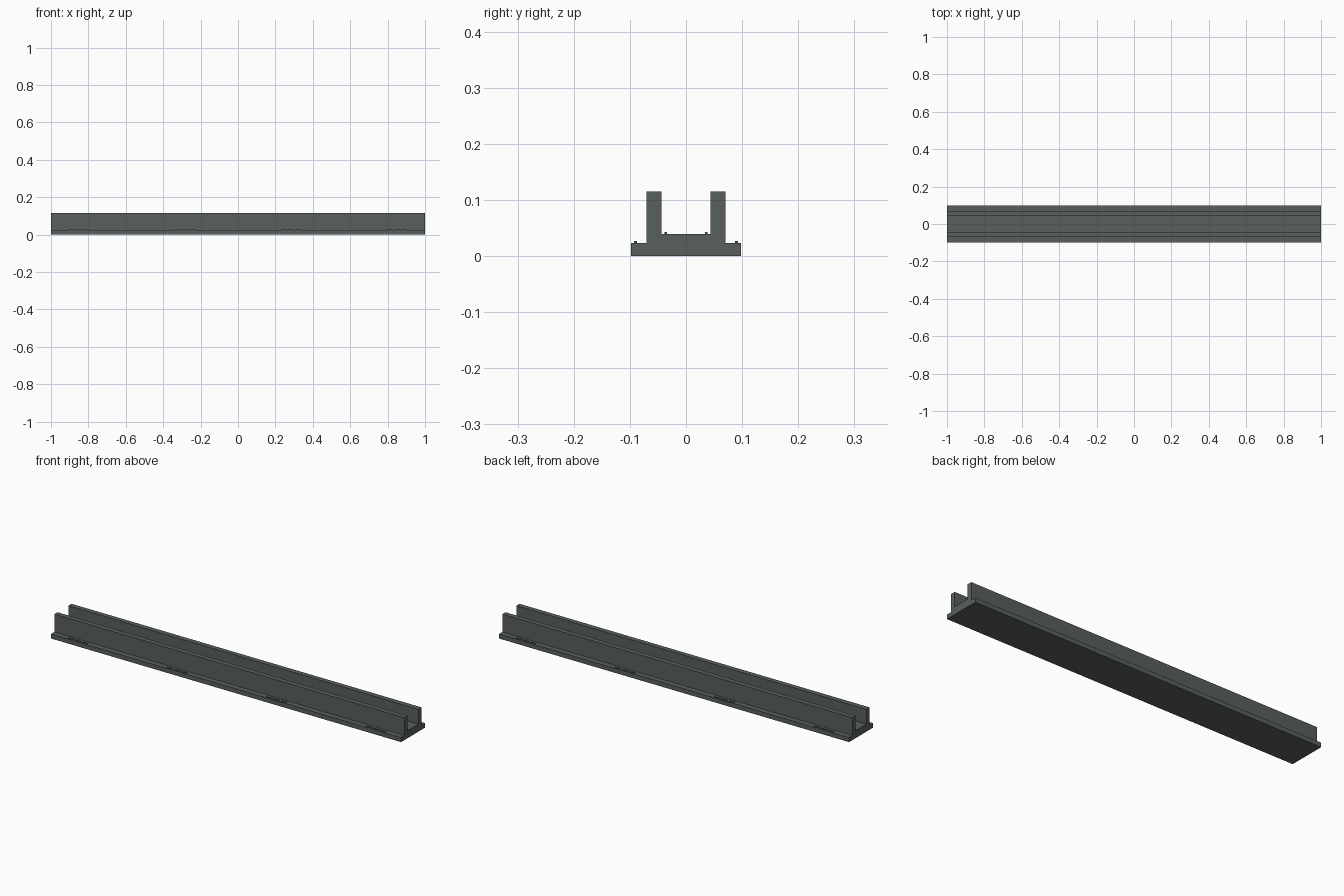
import bpy
import bmesh

cube = bpy.data.objects.get("Cube")
if cube:
    bpy.data.objects.remove(cube, do_unlink=True)

# Single grey finish
grey = bpy.data.materials.new("slate_grey")
grey.use_nodes = True
colour = (0.098, 0.117, 0.111, 1)
grey.diffuse_color = colour
grey.node_tree.nodes["Principled BSDF"].inputs["Base Color"].default_value = colour

HALF = 1.0
BASE_Y, BASE_Z = 0.098, 0.023
WALL_OUT, WALL_IN, WALL_Z = 0.07, 0.044, 0.115
FLOOR_Z = 0.039


def add_object(name, bm):
    bmesh.ops.recalc_face_normals(bm, faces=bm.faces)
    mesh = bpy.data.meshes.new(name)
    bm.to_mesh(mesh)
    bm.free()
    mesh.materials.append(grey)
    obj = bpy.data.objects.new(name, mesh)
    bpy.context.collection.objects.link(obj)
    return obj


# Channel: mirrored cross-section extruded along its length
half = [(BASE_Y, 0), (BASE_Y, BASE_Z), (WALL_OUT, BASE_Z), (WALL_OUT, WALL_Z),
        (WALL_IN, WALL_Z), (WALL_IN, FLOOR_Z)]
profile = half + [(-y, z) for y, z in reversed(half)]
bm = bmesh.new()
end = bm.faces.new([bm.verts.new((-HALF, y, z)) for y, z in profile])
ext = bmesh.ops.extrude_face_region(bm, geom=[end], use_keep_orig=True)
moved = [v for v in ext["geom"] if isinstance(v, bmesh.types.BMVert)]
bmesh.ops.translate(bm, verts=moved, vec=(2 * HALF, 0, 0))
add_object("channel_rail", bm)


# Small raised ribs in groups of three along the flanges and the floor
def add_ribs(name, y, z):
    bm = bmesh.new()
    for group in range(4):
        for step in (-1, 0, 1):
            x = (group - 1.5) * 0.567 + step * 0.041
            verts = bmesh.ops.create_cube(bm, size=1)["verts"]
            bmesh.ops.scale(bm, verts=verts, vec=(0.03, 0.005, 0.006))
            bmesh.ops.translate(bm, verts=verts, vec=(x, y, z + 0.001))
    add_object(name, bm)


for side, sign in (("front", -1), ("back", 1)):
    add_ribs(side + "_flange_ribs", sign * 0.09, BASE_Z)
    add_ribs(side + "_floor_ribs", sign * 0.036, FLOOR_Z)
